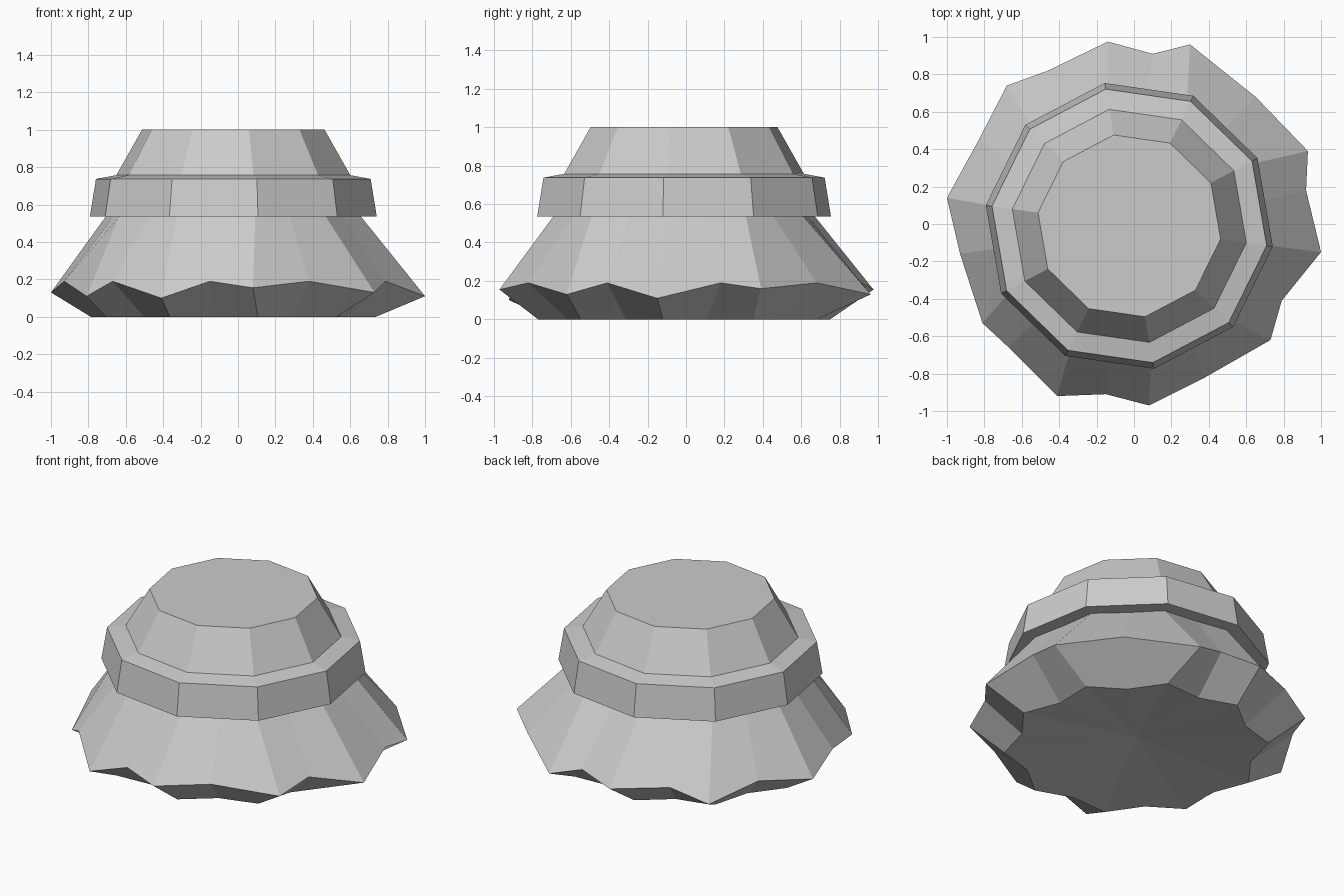
import bpy, bmesh
from math import cos, sin, radians

if "Cube" in bpy.data.objects:
    bpy.data.objects.remove(bpy.data.objects["Cube"])

CX, CY, START = -0.025, -0.01, -8.2

# Wavy hem: x, y, z, running counter-clockwise (low tips alternate with raised folds)
HEM = [(1, -.15, .11), (.92, .18, .19), (.93, .39, .16), (.65, .68, .19),
       (.30, .96, .13), (.10, .91, .19), (-.14, .975, .155), (-.46, .82, .19),
       (-.68, .74, .11), (-.83, .45, .19), (-1, .14, .13), (-.93, -.16, .19),
       (-.81, -.53, .11), (-.67, -.66, .19), (-.41, -.92, .10), (-.15, -.91, .19),
       (.08, -.97, .155), (.38, -.82, .19), (.73, -.62, .13), (.79, -.41, .19)]


def ring(n, z, r, r_fold=None):
    """Ring of n points; odd points may use a smaller radius."""
    pts = []
    for i in range(n):
        a = radians(START + 360 * i / n)
        rad = r_fold if r_fold and i % 2 else r
        pts.append((CX + rad * cos(a), CY + rad * sin(a), z))
    return pts


def loft(name, rings, start_tip=None, end_tip=None):
    """Join rings with quads; ends are flat or a fan to a tip point."""
    bm = bmesh.new()
    loops = [[bm.verts.new(p) for p in pts] for pts in rings]
    n = len(loops[0])
    for a, b in zip(loops, loops[1:]):
        for i in range(n):
            j = (i + 1) % n
            bm.faces.new((a[i], a[j], b[j], b[i]))
    for loop, tip in ((loops[0], start_tip), (loops[-1], end_tip)):
        if tip:
            t = bm.verts.new(tip)
            for i in range(n):
                bm.faces.new((loop[i], loop[(i + 1) % n], t))
        else:
            bm.faces.new(loop)
    bmesh.ops.recalc_face_normals(bm, faces=bm.faces)
    mesh = bpy.data.meshes.new(name)
    bm.to_mesh(mesh)
    bm.free()
    obj = bpy.data.objects.new(name, mesh)
    bpy.context.collection.objects.link(obj)
    return obj


# Flared pleated base with a slightly hollow underside
loft("pleated_base",
     [ring(20, 0, .77, .685), HEM, ring(20, .535, .69, .65)],
     start_tip=(CX, CY, .07))

# Ten-sided collar with the tapered crown rising from it
loft("collar_and_crown",
     [ring(10, .535, .775), ring(10, .737, .742),
      ring(10, .757, .632), ring(10, 1.0, .493)])
